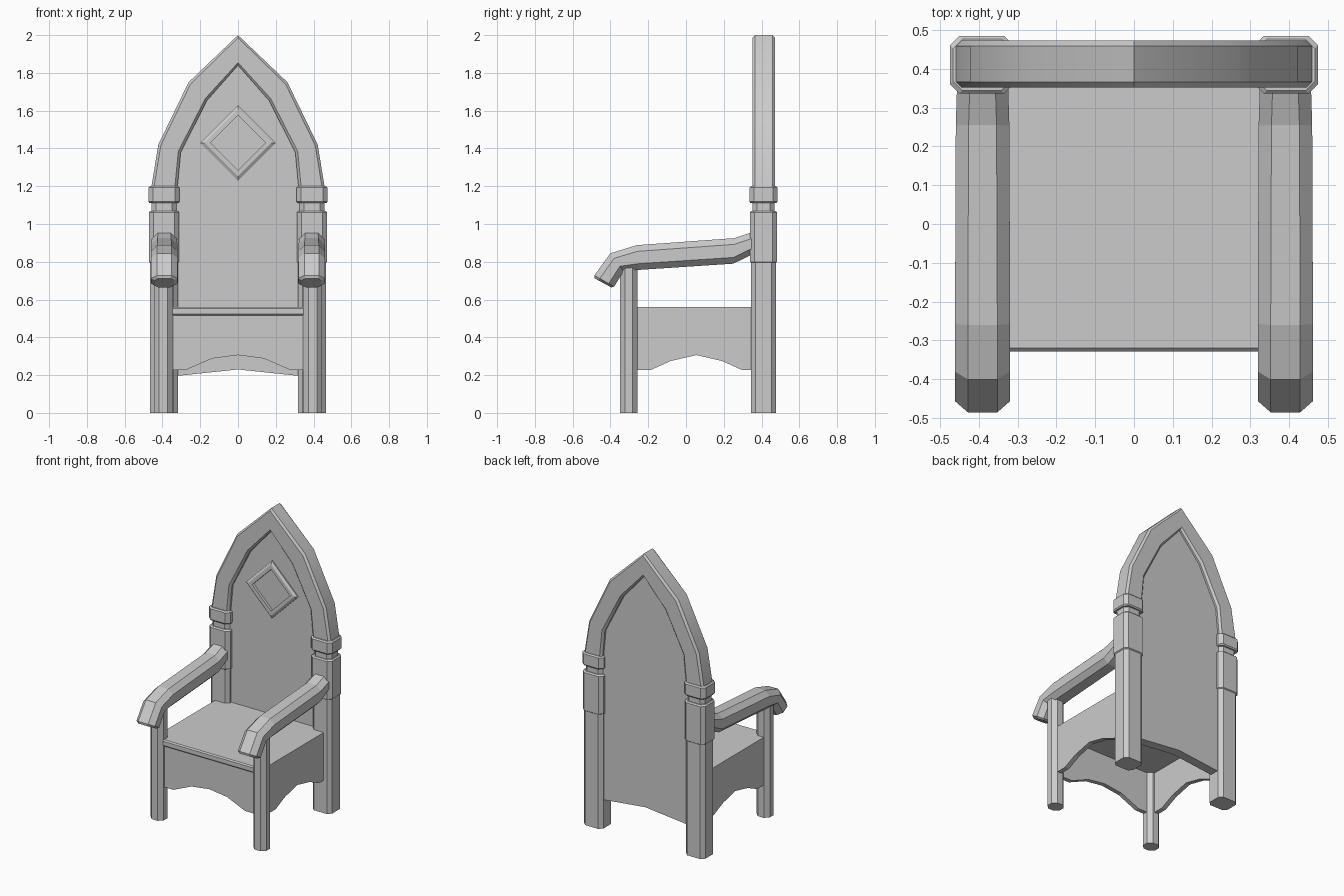
import bpy
import bmesh
from mathutils import Vector

if "Cube" in bpy.data.objects:
    bpy.data.objects.remove(bpy.data.objects["Cube"])


def make_object(name, bm, mirror=False):
    bmesh.ops.recalc_face_normals(bm, faces=bm.faces)
    me = bpy.data.meshes.new(name)
    bm.to_mesh(me)
    bm.free()
    ob = bpy.data.objects.new(name, me)
    bpy.context.collection.objects.link(ob)
    if mirror:
        ob.modifiers.new("Mirror", 'MIRROR').use_mirror_merge = False
    return ob


def loft(name, rings, mirror=False):
    """Skin a list of equal-length rings and cap both ends."""
    bm = bmesh.new()
    rows = [[bm.verts.new(p) for p in r] for r in rings]
    n = len(rows[0])
    for a, b in zip(rows, rows[1:]):
        for i in range(n):
            j = (i + 1) % n
            bm.faces.new((a[i], a[j], b[j], b[i]))
    bm.faces.new(rows[0])
    bm.faces.new(rows[-1])
    return make_object(name, bm, mirror)


def octagon(p, q, across, half, cu, cv):
    """Chamfered section spanning p to q, 'half' wide along 'across'."""
    p, q, w = Vector(p), Vector(q), Vector(across)
    d = (q - p).normalized()
    a, b, h = p + d * cu, q - d * cu, half - cv
    return [p - w * h, p + w * h, a + w * half, b + w * half,
            q + w * h, q - w * h, b - w * half, a - w * half]


def post(name, x0, x1, y0, y1, levels, c):
    """Chamfered upright; levels = (z, inset)."""
    rings = []
    for z, s in levels:
        cx = (x0 + x1) / 2
        rings.append(octagon((cx, y0 + s, z), (cx, y1 - s, z), (1, 0, 0),
                             (x1 - x0) / 2 - s, c, c))
    return loft(name, rings, True)


def board(name, outline, axis, a, b, mirror=False):
    """Extrude a 2D outline along x or y from a to b."""
    def put(t, u, v):
        return (t, u, v) if axis == 'x' else (u, t, v)
    return loft(name, [[put(t, u, v) for u, v in outline] for t in (a, b)], mirror)


def symmetric(half):
    """Complete an outline whose first and last points lie on x = 0."""
    return half + [(-x, z) for x, z in reversed(half) if x > 0]


# Back posts: lower shaft, wider block, neck and collar
post("back_post", .312, .472, .338, .482,
     [(0, .006), (.795, .006), (.80, 0), (1.062, 0), (1.07, .008), (1.07, .014),
      (1.11, .014), (1.11, .004), (1.118, -.002), (1.192, -.002), (1.20, .006)], .024)

# Front legs
post("front_leg", .345, .445, -.35, -.257, [(0, 0), (.79, 0)], .027)

# Armrests: top point, bottom point, half width
arm = [((-.483, .712), (-.395, .664), .05), ((-.485, .728), (-.38, .669), .071),
       ((-.40, .845), (-.33, .75), .071), ((-.26, .888), (-.25, .757), .071),
       ((.255, .925), (.25, .79), .069), ((.35, .957), (.35, .838), .066)]
loft("armrest", [octagon((.39, *t), (.39, *b), (1, 0, 0), h, .033 if i else .02, .033 if i else .02)
                 for i, (t, b, h) in enumerate(arm)], True)

# Pointed arch frame: outer and inner points, right side then mirrored
side = [((.462, 1.18), (.322, 1.18)), ((.458, 1.2), (.32, 1.2)), ((.422, 1.42), (.303, 1.38)),
        ((.262, 1.75), (.163, 1.655))]
path = side + [((0, 2.0), (0, 1.84))] + [((-o[0], o[1]), (-i[0], i[1])) for o, i in reversed(side)]
arch = loft("arch_frame", [octagon((o[0], .412, o[1]), (i[0], .412, i[1]), (0, 1, 0), .06, .014, .014)
                           for o, i in path])
bpy.context.view_layer.objects.active = arch
arch.select_set(True)
bpy.ops.object.shade_smooth_by_angle(angle=.52)

# Back panel
board("back_panel", symmetric([(0, .23), (.38, .19), (.38, 1.2), (.36, 1.4), (.21, 1.70), (0, 1.92)]),
      'y', .38, .445)

# Diamond moulding: raised frame round a flat centre
rings = []
for r, y in [(.145, .385), (.145, .362), (.178, .362), (.20, .372), (.20, .385)]:
    rings.append([(r, y, 1.43), (0, y, 1.43 + r), (-r, y, 1.43), (0, y, 1.43 - r)])
bm = bmesh.new()
rows = [[bm.verts.new(p) for p in r] for r in rings]
for k in range(5):
    a, b = rows[k], rows[(k + 1) % 5]
    for i in range(4):
        j = (i + 1) % 4
        bm.faces.new((a[i], a[j], b[j], b[i]))
make_object("diamond_moulding", bm)

# Seat between the side boards, with a chamfered front edge
board("seat", [(-.32, .515), (-.328, .523), (-.328, .552), (-.32, .56), (.40, .56), (.40, .515)],
      'x', -.347, .347)

# Shaped aprons
board("front_apron", symmetric([(0, .54), (.35, .54), (.35, .228), (.275, .228), (.137, .288), (0, .306)]),
      'y', -.315, -.285)
board("side_apron", [(-.28, .56), (.36, .56), (.36, .228), (.295, .228), (.19, .275), (.055, .306),
                     (-.08, .275), (-.185, .228), (-.28, .228)], 'x', .385, .418, True)

# Seat infill out to the side aprons, behind the front legs
board("seat_side", [(-.28, .515), (-.28, .56), (.36, .56), (.36, .515)], 'x', .347, .385, True)
